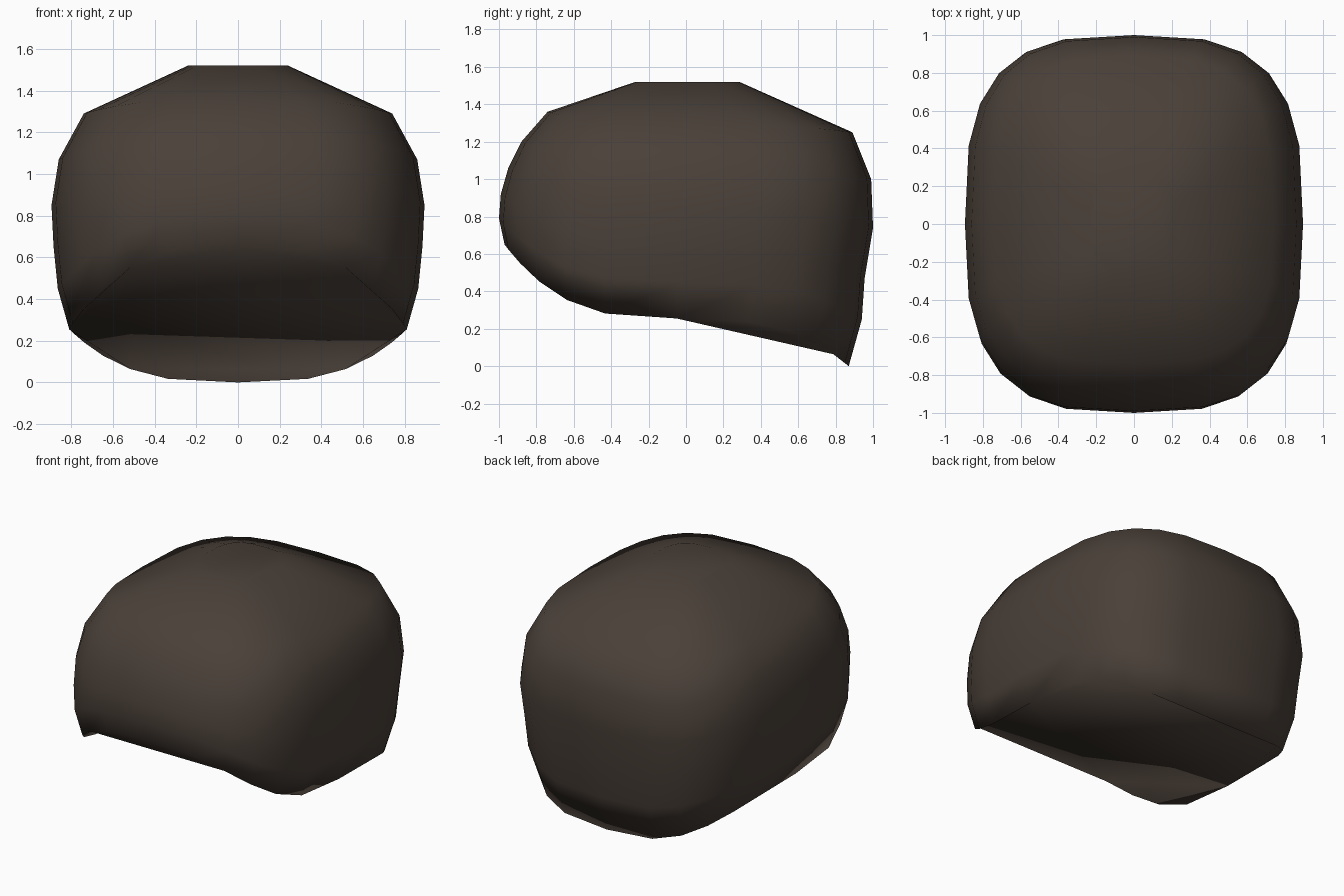
import bpy
import bmesh
from math import sin, cos, pi, copysign

cube = bpy.data.objects.get("Cube")
if cube:
    bpy.data.objects.remove(cube, do_unlink=True)

COLUMNS = 24
ROUNDNESS = 0.65

# Rings from crown to rim: front (y, z), side (x, y, z), back (y, z)
RINGS = [
    ((-0.27, 1.52), (0.24, 0.00, 1.52), (0.285, 1.52)),
    ((-0.74, 1.36), (0.74, 0.00, 1.29), (0.89, 1.25)),
    ((-0.88, 1.20), (0.86, 0.00, 1.07), (0.99, 1.00)),
    ((-0.95, 1.06), (0.895, 0.00, 0.85), (1.00, 0.74)),
    ((-0.99, 0.92), (0.885, -0.01, 0.65), (0.955, 0.47)),
    ((-1.00, 0.79), (0.865, -0.03, 0.45), (0.94, 0.25)),
    ((-0.97, 0.65), (0.81, -0.05, 0.255), (0.87, 0.00)),
]


def squared(value):
    """Soften a sine or cosine into a rounded-square outline."""
    return copysign(abs(value) ** ROUNDNESS, value) if abs(value) > 1e-6 else 0.0


def add_ring(bm, front, side, back):
    width, middle, side_z = side
    ring = []
    for i in range(COLUMNS):
        angle = 2 * pi * i / COLUMNS
        end_y, end_z = back if cos(angle) > 0 else front
        ring.append(bm.verts.new((
            width * squared(sin(angle)),
            middle + abs(end_y - middle) * squared(cos(angle)),
            side_z + (end_z - side_z) * cos(angle) ** 2)))
    return ring


# Dark brown material
brown = bpy.data.materials.new("dark_brown")
brown.use_nodes = True
color = (0.068, 0.051, 0.040, 1.0)
brown.diffuse_color = color
brown.node_tree.nodes["Principled BSDF"].inputs["Base Color"].default_value = color

# Rounded shell: lofted rings with a flat crown
bm = bmesh.new()
rings = [add_ring(bm, *profile) for profile in RINGS]
for upper, lower in zip(rings, rings[1:]):
    for i in range(COLUMNS):
        j = (i + 1) % COLUMNS
        bm.faces.new((upper[i], upper[j], lower[j], lower[i]))
bm.faces.new(rings[0])

# Underside: triangles of growing span from the rim to one central triangle
rim = rings[-1]
for span in (2, 4, 8):
    for i in range(6, 6 + COLUMNS, span):
        bm.faces.new([rim[k % COLUMNS] for k in (i, i + span // 2, i + span)])
bm.faces.new((rim[6], rim[14], rim[22]))

bmesh.ops.recalc_face_normals(bm, faces=bm.faces)
for face in bm.faces:
    face.smooth = True

mesh = bpy.data.meshes.new("hair_cap")
bm.to_mesh(mesh)
bm.free()
mesh.materials.append(brown)
bpy.context.collection.objects.link(bpy.data.objects.new("hair_cap", mesh))
